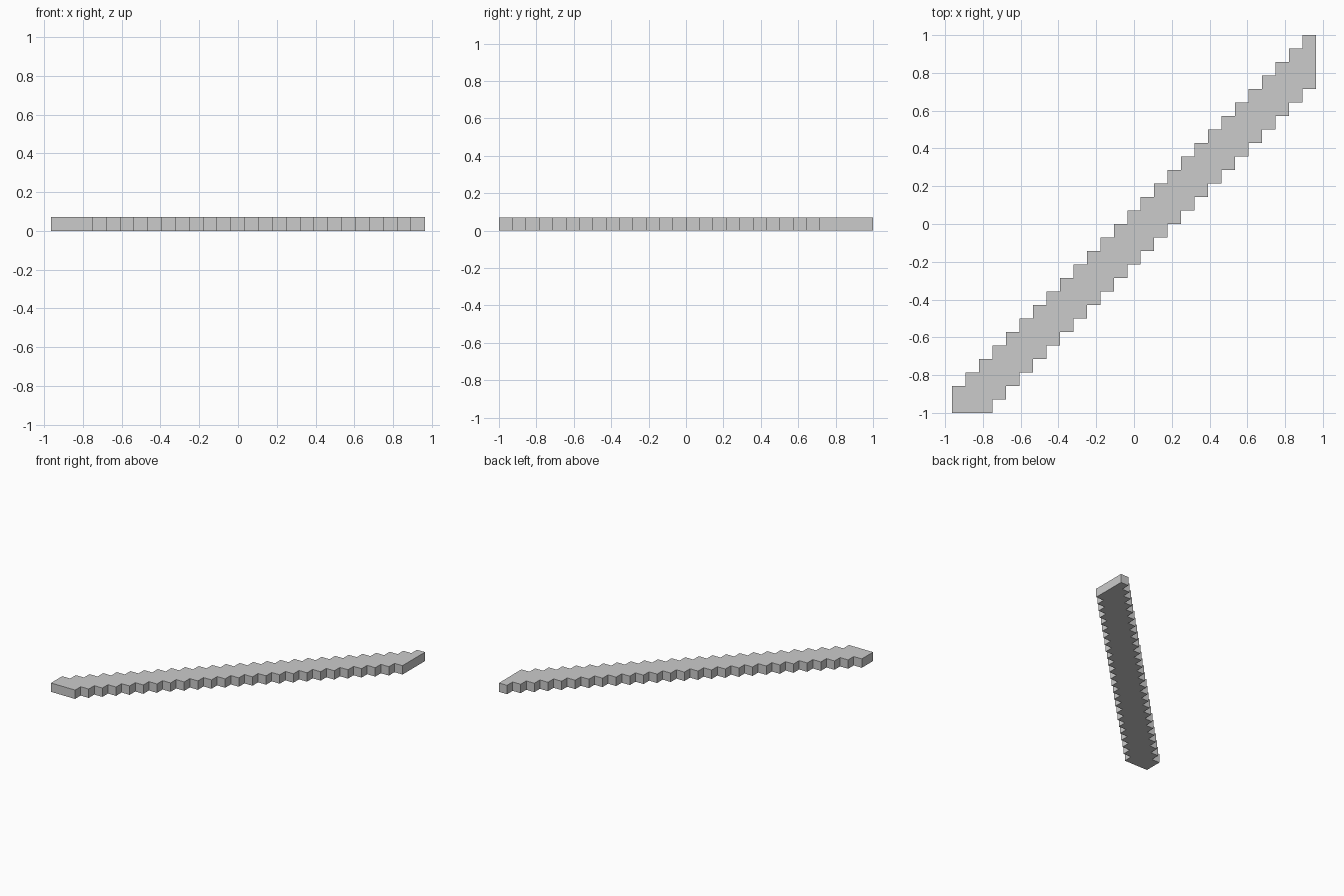
import bpy, bmesh

if "Cube" in bpy.data.objects:
    bpy.data.objects.remove(bpy.data.objects["Cube"])

CELL = 1 / 14      # one step of the diagonal, also the thickness
COLUMNS = 27

# Stepped outline in cell units: lower stairs going up, then upper stairs coming back
outline = [(-13.5, -14)]
for k in range(3, COLUMNS):
    x = -13.5 + k
    outline += [(x, k - 17), (x, k - 16)]
outline.append((13.5, 10))
for k in reversed(range(COLUMNS)):
    outline += [(-12.5 + k, k - 12), (-13.5 + k, k - 12)]

# Solid slab extruded from the outline
bm = bmesh.new()
base = bm.faces.new([bm.verts.new((x * CELL, y * CELL, 0)) for x, y in outline])
ext = bmesh.ops.extrude_face_region(bm, geom=[base], use_keep_orig=True)
top = [v for v in ext["geom"] if isinstance(v, bmesh.types.BMVert)]
bmesh.ops.translate(bm, vec=(0, 0, CELL), verts=top)
bmesh.ops.recalc_face_normals(bm, faces=bm.faces)

mesh = bpy.data.meshes.new("diagonal_stepped_slab")
bm.to_mesh(mesh)
bm.free()
slab = bpy.data.objects.new("diagonal_stepped_slab", mesh)
bpy.context.collection.objects.link(slab)
